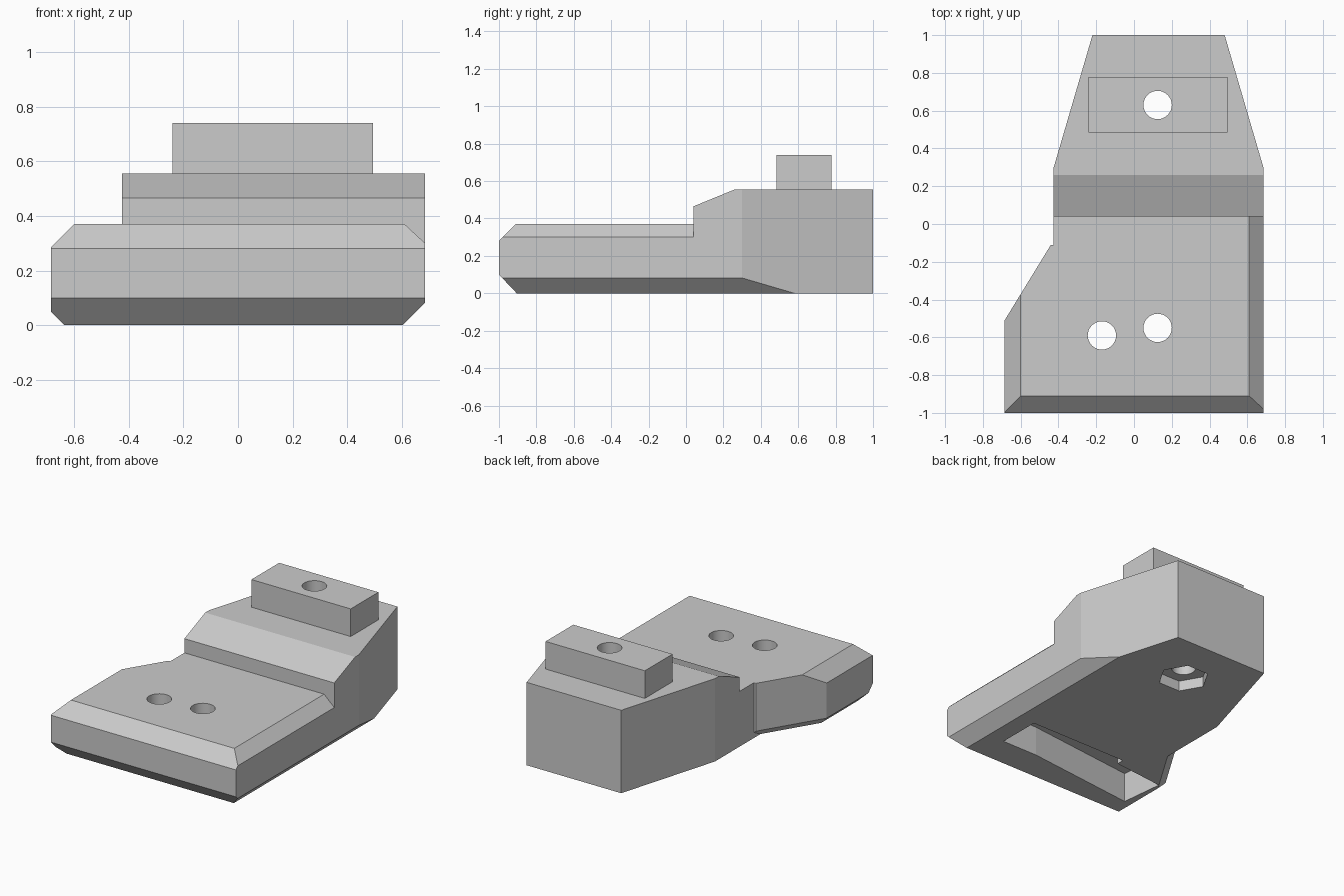
import bpy
import bmesh
import math
from mathutils import Vector, Matrix

cube = bpy.data.objects.get("Cube")
if cube:
    bpy.data.objects.remove(cube, do_unlink=True)

grey = bpy.data.materials.new("light_grey")
grey.use_nodes = True
grey.diffuse_color = (0.6, 0.6, 0.6, 1)
grey.node_tree.nodes["Principled BSDF"].inputs["Base Color"].default_value = (0.6, 0.6, 0.6, 1)


def finish(name, bm):
    bmesh.ops.recalc_face_normals(bm, faces=bm.faces)
    mesh = bpy.data.meshes.new(name)
    bm.to_mesh(mesh)
    bm.free()
    mesh.materials.append(grey)
    obj = bpy.data.objects.new(name, mesh)
    bpy.context.collection.objects.link(obj)
    return obj


def prism(name, plan, z0, z1, cuts=()):
    """Extrude a convex plan, then slice off bevels given as (point, normal)."""
    bm = bmesh.new()
    face = bm.faces.new([bm.verts.new((x, y, z0)) for x, y in plan])
    top = bmesh.ops.extrude_face_region(bm, geom=[face])["geom"]
    bmesh.ops.translate(bm, vec=(0, 0, z1 - z0),
                        verts=[v for v in top if isinstance(v, bmesh.types.BMVert)])
    bmesh.ops.recalc_face_normals(bm, faces=bm.faces)
    for point, normal in cuts:
        bmesh.ops.bisect_plane(bm, geom=bm.verts[:] + bm.edges[:] + bm.faces[:],
                               plane_co=point, plane_no=Vector(normal).normalized(),
                               clear_outer=True)
        bmesh.ops.holes_fill(bm, edges=[e for e in bm.edges if e.is_boundary])
    return finish(name, bm)


def block(name, x0, x1, y0, y1, z0, z1):
    return prism(name, [(x0, y0), (x1, y0), (x1, y1), (x0, y1)], z0, z1)


def cylinder(name, x, y, radius, z0, z1, sides):
    ring = [(x + radius * math.cos(math.tau * i / sides),
             y + radius * math.sin(math.tau * i / sides)) for i in range(sides)]
    return prism(name, ring, z0, z1)


def combine(target, other, operation, keep=False):
    other.hide_render = True
    bpy.context.view_layer.objects.active = target
    mod = target.modifiers.new("combine", 'BOOLEAN')
    mod.operation = operation
    mod.solver = 'EXACT'
    mod.object = other
    bpy.ops.object.modifier_apply(modifier=mod.name)
    if not keep:
        bpy.data.objects.remove(other, do_unlink=True)


# Bevel planes shared by the parts
right_top = ((0.61, 0, 0.37), (0.93, 0, 1))
right_bottom = ((0.603, 0, 0), (1, 0, -1))

# Front slab with bevelled rim and angled left corner
body = prism("body", [(-0.685, -1), (0.685, -1), (0.685, -0.11), (-0.44, -0.11), (-0.685, -0.51)],
             0, 0.37, [
    right_top, right_bottom,
    ((0, -0.91, 0.37), (0, -1, 1)),
    ((0, -0.905, 0), (0, -1, -0.95)),
    ((-0.6, 0, 0.37), (-1, 0, 1)),
    ((-0.635, 0, 0), (-1, 0, -1)),
    ((-0.685, -0.51, 0.05), (-0.853, 0.522, -1)),
])

# Middle strip joining the slab to the raised rear
middle = prism("middle", [(-0.425, -0.3), (0.685, -0.3), (0.685, 0.2), (-0.425, 0.2)],
               0, 0.37, [right_top, right_bottom])

# Raised tapered rear with sloped front edge
rear = prism("rear", [(-0.425, 0.04), (0.685, 0.04), (0.685, 0.3), (0.48, 1), (-0.22, 1), (-0.425, 0.3)],
             0, 0.555, [right_bottom, ((0, 0.26, 0.555), (0, -0.09, 0.22))])
combine(body, middle, 'UNION')
combine(body, rear, 'UNION')

# Rail block on top of the rear
rail = block("rail_block", -0.24, 0.495, 0.485, 0.778, 0.555, 0.74)

# Slots under the front slab: one straight, one turned
combine(body, block("straight_slot", -0.245, 0.48, -0.695, -0.4, -0.1, 0.2), 'DIFFERENCE')
turned = block("turned_slot", -0.43, 0.37, -0.147, 0.147, -0.1, 0.2)
turned.data.transform(Matrix.Translation((-0.17, -0.59, 0)) @ Matrix.Rotation(0.11, 4, 'Z'))
combine(body, turned, 'DIFFERENCE')

# Hexagonal nut pocket under the rear
combine(body, cylinder("nut_pocket", 0.125, 0.63, 0.16, -0.1, 0.07, 6), 'DIFFERENCE')

# Bolt holes right through
for x, y in [(-0.17, -0.59), (0.125, -0.55), (0.125, 0.63)]:
    hole = cylinder("bolt_hole", x, y, 0.075, -0.2, 1, 32)
    if y > 0:
        combine(rail, hole, 'DIFFERENCE', keep=True)
    combine(body, hole, 'DIFFERENCE')

# Smooth the holes only, keep the facets crisp
for obj in (body, rail):
    bpy.ops.object.select_all(action='DESELECT')
    obj.select_set(True)
    bpy.context.view_layer.objects.active = obj
    bpy.ops.object.shade_smooth_by_angle(angle=math.radians(14))
